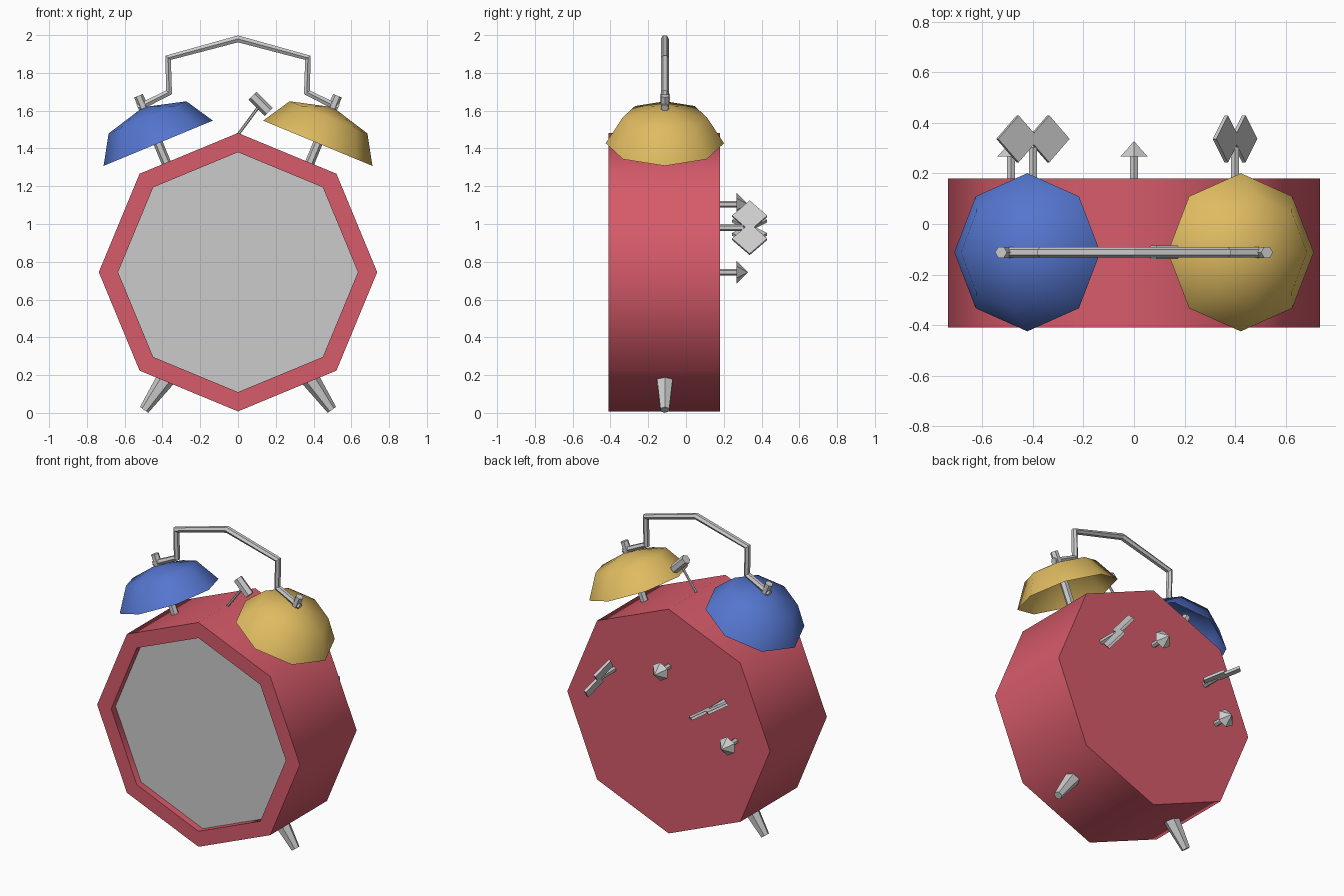
import bpy, bmesh
from math import sin, cos, pi, radians
from mathutils import Vector

if "Cube" in bpy.data.objects:
    bpy.data.objects.remove(bpy.data.objects["Cube"])


def material(name, rgb):
    m = bpy.data.materials.new(name)
    m.diffuse_color = (*rgb, 1)
    m.use_nodes = True
    m.node_tree.nodes["Principled BSDF"].inputs["Base Color"].default_value = m.diffuse_color
    return m


RED = material("red_paint", (0.68, 0.105, 0.145))
BLUE = material("blue_paint", (0.09, 0.18, 0.62))
GOLD = material("yellow_paint", (0.74, 0.50, 0.12))


def lathe(name, base, axis, profile, sides=6, mat=None, caps=(True, True), smooth=False):
    """Spin (radius, height) pairs around an axis starting at base."""
    base = Vector(base)
    q = Vector(axis).to_track_quat('Z', 'Y')
    bm = bmesh.new()
    rings = []
    for r, h in profile:
        n = sides if r > 0 else 1
        rings.append([bm.verts.new(base + q @ Vector((r * sin(2 * pi * i / sides),
                                                      r * cos(2 * pi * i / sides), h)))
                      for i in range(n)])
    for a, b in zip(rings, rings[1:]):
        for i in range(sides):
            j = (i + 1) % sides
            if len(b) == 1:
                bm.faces.new((a[i], a[j], b[0]))
            else:
                bm.faces.new((a[i], a[j], b[j], b[i]))
    if caps[0]:
        bm.faces.new(rings[0])
    if caps[1] and len(rings[-1]) > 1:
        bm.faces.new(rings[-1])
    bmesh.ops.recalc_face_normals(bm, faces=bm.faces)
    me = bpy.data.meshes.new(name)
    bm.to_mesh(me)
    bm.free()
    ob = bpy.data.objects.new(name, me)
    bpy.context.collection.objects.link(ob)
    if mat:
        me.materials.append(mat)
    if smooth:
        bpy.ops.object.select_all(action='DESELECT')
        ob.select_set(True)
        bpy.context.view_layer.objects.active = ob
        bpy.ops.object.shade_smooth_by_angle(angle=radians(50))
    return ob


def rod(name, p0, p1, r0, r1=None, sides=6):
    d = Vector(p1) - Vector(p0)
    return lathe(name, p0, d, [(r0, 0), (r0 if r1 is None else r1, d.length)], sides)


YC = -0.112   # depth of bells, handle and legs
ZC = 0.745    # height of the body centre

# octagonal case with recessed front, and the dial
lathe("case", (0, 0.18, ZC), (0, -1, 0),
      [(0.737, 0), (0.737, 0.59), (0.635, 0.59), (0.635, 0.535)], 8, RED,
      caps=(True, False), smooth=True)
lathe("dial", (0, -0.355, ZC), (0, -1, 0), [(0.636, 0), (0.636, 0.01)], 8)

# bells, bell posts and legs on both sides
for side, s, mat in (("left", -1, BLUE), ("right", 1, GOLD)):
    axis = Vector((s * sin(radians(22.5)), 0, cos(radians(22.5))))
    rim = Vector((s * 0.4225, YC, 1.4275))
    lathe(side + "_bell", rim, axis, [(0.313, 0), (0.223, 0.148), (0, 0.207)], 8, mat,
          caps=(False, False), smooth=True)
    rod(side + "_bell_post", rim - axis * 0.17, rim + axis * 0.272, 0.025)
    rod(side + "_leg", (s * 0.365, YC, 0.205), (s * 0.497, YC, 0.016), 0.053, 0.027)

# carrying handle
cu = bpy.data.curves.new("handle", 'CURVE')
cu.dimensions = '3D'
half = [(0.53, 1.615), (0.365, 1.697), (0.37, 1.88)]
path = [(-x, z) for x, z in half] + [(0, 1.98)] + half[::-1]
sp = cu.splines.new('POLY')
sp.points.add(len(path) - 1)
for p, (x, z) in zip(sp.points, path):
    p.co = (x, YC, z, 1)
sp.use_smooth = False
cu.bevel_depth = 0.021
cu.bevel_resolution = 1
cu.use_fill_caps = True
bpy.context.collection.objects.link(bpy.data.objects.new("handle", cu))

# hammer
rod("hammer_arm", (-0.01, YC, 1.46), (0.12, YC, 1.635), 0.008)
rod("hammer_head", (0.077, YC, 1.678), (0.163, YC, 1.592), 0.03)

# setting knobs on the back
for name, x, z in (("upper_knob", 0, 1.105), ("side_knob", -0.487, ZC)):
    lathe(name, (x, 0.17, z), (0, 1, 0),
          [(0.018, 0), (0.018, 0.097), (0.061, 0.098), (0, 0.158)], 6)

# winding keys on the back, each a shaft with two diamond wings
for side, x, ang in (("left", -0.4, 30), ("right", 0.4, 60)):
    a = radians(ang)
    wing = Vector((-cos(a), 0, sin(a)))
    normal = Vector((sin(a), 0, cos(a)))
    c = Vector((x, 0.337, 0.98))
    rod(side + "_key_shaft", (x, 0.17, 0.98), (x, 0.305, 0.98), 0.018)
    for i, s in (("a", -1), ("b", 1)):
        p = c + wing * 0.07 * s
        rod(f"{side}_key_wing_{i}", p - normal * 0.008, p + normal * 0.008, 0.093, sides=4)
